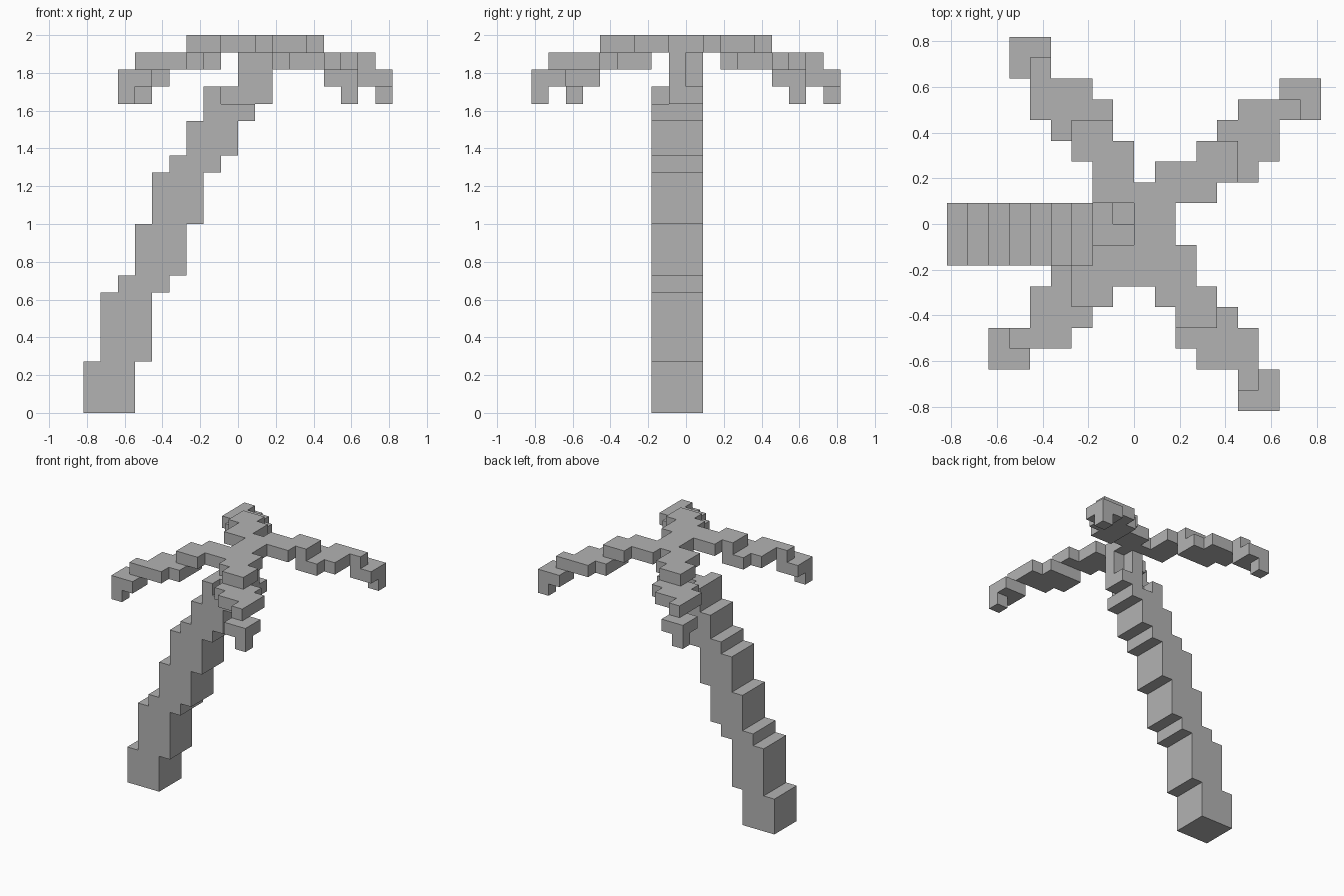
import bpy
import bmesh
from math import radians

cube = bpy.data.objects.get("Cube")
if cube:
    bpy.data.objects.remove(cube, do_unlink=True)

U = 1 / 11  # edge of one block

grey = bpy.data.materials.new("plain grey")
grey.use_nodes = True
grey.diffuse_color = (0.45, 0.45, 0.45, 1)
grey.node_tree.nodes["Principled BSDF"].inputs["Base Color"].default_value = (0.45, 0.45, 0.45, 1)


def box(x0, x1, y0, y1, z0, z1):
    """Set of unit block positions filling a box."""
    return {(x, y, z) for x in range(x0, x1) for y in range(y0, y1) for z in range(z0, z1)}


def block_object(name, cells):
    """Outer skin of a set of blocks, with flat areas merged."""
    bm = bmesh.new()
    for cell in sorted(cells):
        for axis in range(3):
            for side in (0, 1):
                near = list(cell)
                near[axis] += 2 * side - 1
                if tuple(near) in cells:
                    continue
                a, b = (axis + 1) % 3, (axis + 2) % 3
                corners = []
                for da, db in ((0, 0), (1, 0), (1, 1), (0, 1)):
                    p = list(cell)
                    p[axis] += side
                    p[a] += da
                    p[b] += db
                    corners.append(bm.verts.new([c * U for c in p]))
                bm.faces.new(corners if side else corners[::-1])
    bmesh.ops.remove_doubles(bm, verts=bm.verts, dist=U / 100)
    bmesh.ops.dissolve_limit(bm, angle_limit=radians(1), verts=bm.verts, edges=bm.edges)
    mesh = bpy.data.meshes.new(name)
    bm.to_mesh(mesh)
    bm.free()
    mesh.materials.append(grey)
    obj = bpy.data.objects.new(name, mesh)
    bpy.context.collection.objects.link(obj)
    return obj


# Leaning trunk: each segment steps one block sideways
trunk = set()
levels = [0, 3, 7, 8, 11, 14, 15, 17, 18]
for step, (low, high) in enumerate(zip(levels, levels[1:])):
    trunk |= box(step - 9, step - 6, -2, 1, low, high)
# Broken top layer and narrow neck under the crown
trunk |= box(-2, -1, -2, 1, 18, 19) | box(-1, 2, -1, 0, 18, 19) | box(0, 2, 0, 1, 18, 19)
trunk |= box(0, 2, -1, 0, 19, 21) | box(0, 1, 0, 1, 19, 21)
block_object("trunk", trunk)

# Crown where the fronds meet
crown = box(0, 2, -1, 2, 21, 22)
block_object("crown", crown)

# One drooping frond, turned to the four corners
frond = box(1, 4, 1, 3, 21, 22) | box(3, 5, 2, 4, 21, 22)
frond |= box(4, 6, 2, 5, 20, 21) | box(5, 7, 3, 6, 20, 21) | box(7, 8, 5, 6, 20, 21)
frond |= box(7, 9, 5, 7, 19, 20) | box(8, 9, 6, 7, 18, 19)

turns = {
    "frond_back_left": lambda x, y: (x, y),
    "frond_front_left": lambda x, y: (y, -x - 1),
    "frond_back_right": lambda x, y: (-y, x),
    "frond_front_right": lambda x, y: (1 - x, -y - 1),
}
for name, turn in turns.items():
    cells = {(*turn(x, y), z) for x, y, z in frond}
    block_object(name, cells - crown)
